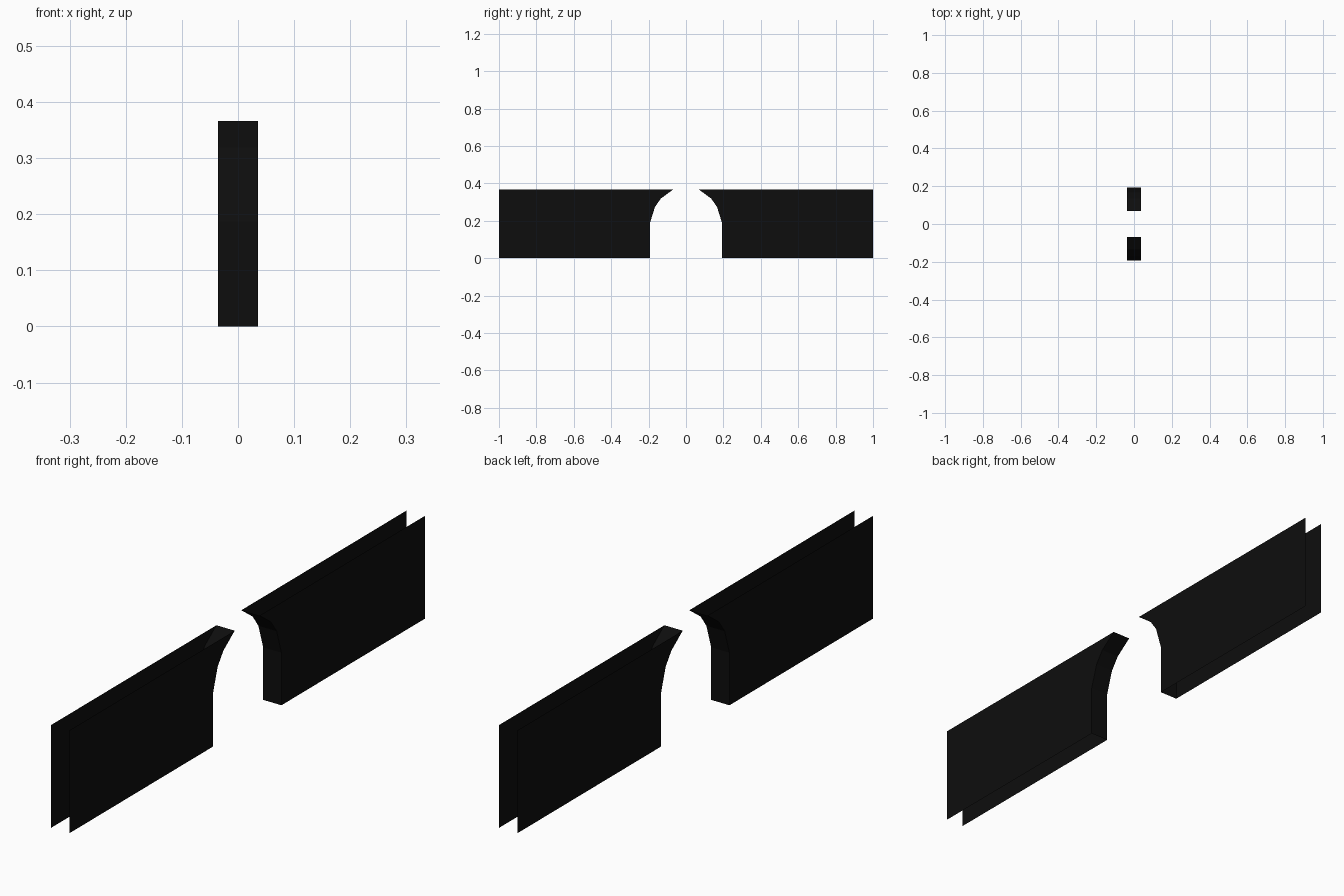
import bpy, bmesh

if "Cube" in bpy.data.objects:
    bpy.data.objects.remove(bpy.data.objects["Cube"])

# One near-black colour for everything
black = bpy.data.materials.new("near black")
black.diffuse_color = (0.004, 0.004, 0.004, 1)
black.use_nodes = True
black.node_tree.nodes["Principled BSDF"].inputs["Base Color"].default_value = black.diffuse_color

HALF = 0.036   # half thickness of the wall
TOP = 0.366    # wall height
# Arch opening profile (y, z), from the floor up to the open crown
ARCH = [(0.193, 0), (0.193, 0.187), (0.166, 0.274), (0.134, 0.319), (0.07, TOP)]


def add_mesh(name, faces):
    bm = bmesh.new()
    for pts in faces:
        bm.faces.new([bm.verts.new(p) for p in pts])
    bmesh.ops.remove_doubles(bm, verts=bm.verts, dist=0.0001)
    me = bpy.data.meshes.new(name)
    bm.to_mesh(me)
    bm.free()
    me.materials.append(black)
    ob = bpy.data.objects.new(name, me)
    bpy.context.collection.objects.link(ob)
    return ob


for s, label in ((-1, "front"), (1, "back")):
    # Two thin wall sheets, open at the top, bottom and far end
    for x, side in ((-HALF, "left"), (HALF, "right")):
        outline = [(x, s * y, z) for y, z in ARCH + [(1, TOP), (1, 0)]]
        if s * x > 0:
            # keep the face normals pointing outward
            outline.reverse()
        add_mesh(f"{label}_wall_{side}_sheet", [outline])
    # Arch lining joining the two sheets
    lining = []
    for (y0, z0), (y1, z1) in zip(ARCH, ARCH[1:]):
        quad = [(-HALF, s * y0, z0), (HALF, s * y0, z0),
                (HALF, s * y1, z1), (-HALF, s * y1, z1)]
        lining.append(quad if s > 0 else quad[::-1])
    add_mesh(f"{label}_arch_lining", lining)
